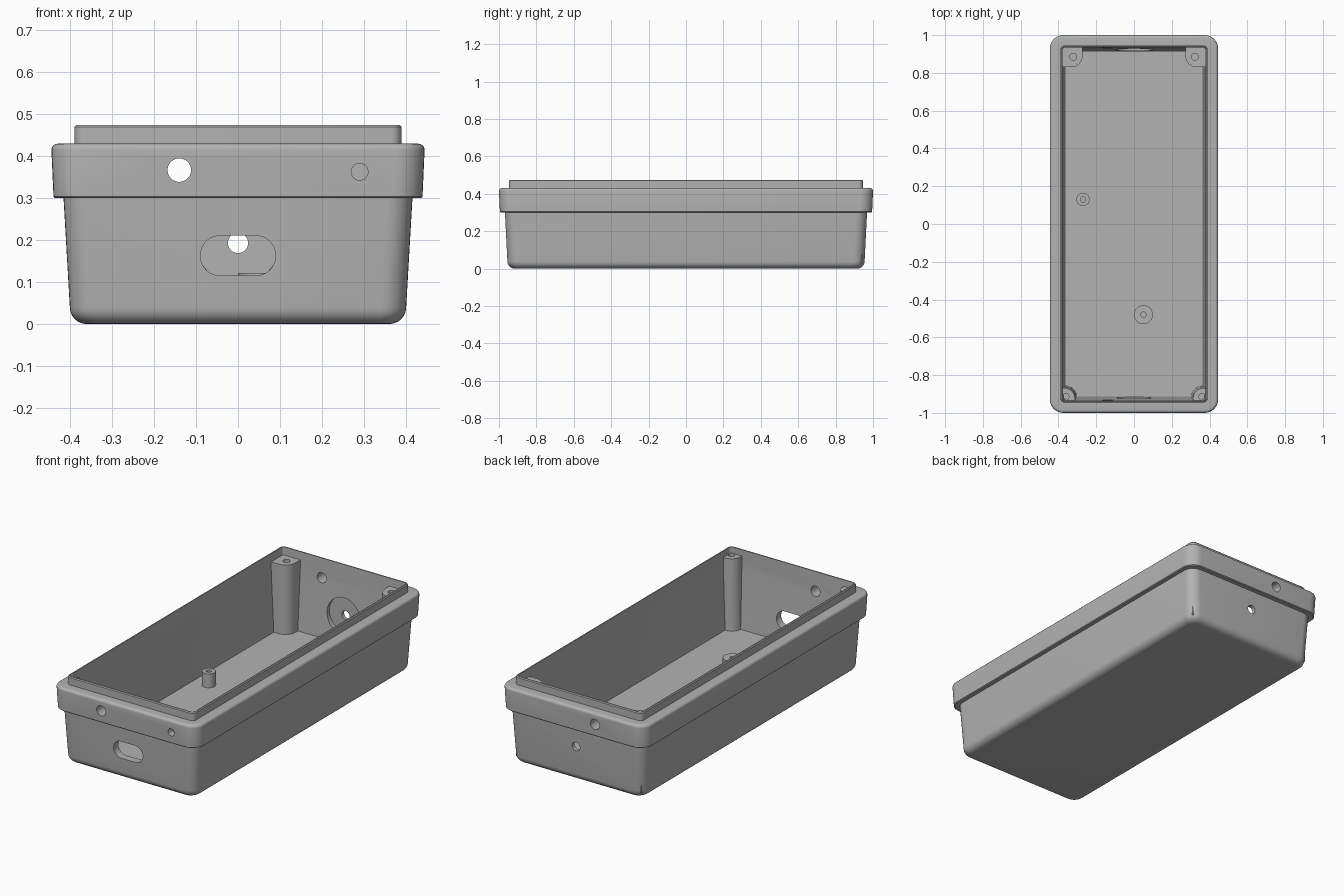
import bpy, bmesh, math

old = bpy.data.objects.get("Cube")
if old:
    bpy.data.objects.remove(old, do_unlink=True)

grey = bpy.data.materials.new("plain grey plastic")
grey.use_nodes = True
colour = (0.45, 0.45, 0.45, 1)
grey.diffuse_color = colour
grey.node_tree.nodes["Principled BSDF"].inputs["Base Color"].default_value = colour


def loft(name, rings):
    """Skin a stack of equal point rings and cap both ends."""
    bm = bmesh.new()
    loops = [[bm.verts.new(p) for p in ring] for ring in rings]
    n = len(loops[0])
    for a, b in zip(loops, loops[1:]):
        for i in range(n):
            j = (i + 1) % n
            bm.faces.new((a[i], a[j], b[j], b[i]))
    bm.faces.new(loops[0][::-1])
    bm.faces.new(loops[-1])
    bmesh.ops.recalc_face_normals(bm, faces=bm.faces)
    mesh = bpy.data.meshes.new(name)
    bm.to_mesh(mesh)
    bm.free()
    mesh.materials.append(grey)
    obj = bpy.data.objects.new(name, mesh)
    bpy.context.collection.objects.link(obj)
    return obj


def arc(cx, cy, r, start, end, steps):
    angles = [math.radians(start + (end - start) * k / steps) for k in range(steps + 1)]
    return [(cx + r * math.cos(a), cy + r * math.sin(a)) for a in angles]


def rounded_rect(hx, hy, r, z):
    pts = []
    for q, (sx, sy) in enumerate(((1, 1), (-1, 1), (-1, -1), (1, -1))):
        pts += arc(sx * (hx - r), sy * (hy - r), r, q * 90, q * 90 + 90, 8)
    return [(x, y, z) for x, y in pts]


def circle(r, cx=0, cy=0):
    return arc(cx, cy, r, 0, 360, 32)[:-1]


def upright(name, profile, z0, z1):
    return loft(name, [[(x, y, z) for x, y in profile] for z in (z0, z1)])


def along_y(name, profile, y0, y1):
    return loft(name, [[(x, y, z) for x, z in profile] for y in (y0, y1)])


def cut(target, cutter):
    cutter.hide_render = True
    mod = target.modifiers.new("cut", "BOOLEAN")
    mod.operation = "DIFFERENCE"
    mod.solver = "EXACT"
    mod.object = cutter
    bpy.context.view_layer.objects.active = target
    bpy.ops.object.modifier_apply(modifier=mod.name)
    bpy.data.objects.remove(cutter, do_unlink=True)


# Tub: outer wall, collar, lip, then back down the inside to the floor
section = []
for k in range(7):
    a = math.radians(90 * k / 6)
    inset = 0.04 * (1 - math.sin(a))
    section.append((0.401 - inset, 0.955 - inset, 0.06 - inset * 0.6, 0.04 * (1 - math.cos(a))))
section += [(0.416, 0.968, 0.06, 0.3), (0.436, 0.991, 0.07, 0.3), (0.44, 0.995, 0.07, 0.304)]
for k in range(6):
    a = math.radians(90 * k / 5)
    inset = 0.015 * (1 - math.cos(a))
    section.append((0.445 - inset, 1 - inset, 0.07 - inset, 0.415 + 0.015 * math.sin(a)))
section += [
    (0.39, 0.946, 0.025, 0.43), (0.39, 0.946, 0.025, 0.47), (0.386, 0.942, 0.021, 0.475),
    (0.38, 0.936, 0.012, 0.475), (0.377, 0.933, 0.012, 0.37), (0.362, 0.912, 0.012, 0.045),
]
tub = loft("enclosure_tub", [rounded_rect(*s) for s in section])

# Openings in the end walls
cut(tub, along_y("cable_hole_cutter", circle(0.028, -0.14, 0.367), -1.1, 1.1))
cut(tub, along_y("blind_hole_cutter", circle(0.02, 0.29, 0.363), -1.1, -0.96))
slot = arc(0.0425, 0.163, 0.0475, -90, 90, 16) + arc(-0.0425, 0.163, 0.0475, 90, 270, 16)
cut(tub, along_y("slot_cutter", slot, -1.1, -0.8))
cut(tub, along_y("back_hole_cutter", circle(0.024, 0, 0.193), 0.8, 1.1))
cut(tub, along_y("back_recess_cutter", circle(0.1, 0, 0.195), 0.85, 0.942))

parts = [tub]


def corner_post(name, sx, sy, outer, inner, r, z1, hole, flare):
    """Square against the walls, rounded toward the inside of the tub."""
    (ox, oy), (ix, iy) = outer, inner
    rings = []
    for z, f in ((0.03, flare), (z1, 0)):
        x, y = ix - f, iy - f
        pts = [(ox, oy), (x, oy)] + arc(x + r, y + r, r, 180, 270, 8) + [(ox, y)]
        rings.append([(sx * px, sy * py, z) for px, py in pts])
    post = loft(name, rings)
    cut(post, upright("pilot_cutter", circle(0.018, sx * hole[0], sy * hole[1]), z1 - 0.15, z1 + 0.1))
    parts.append(post)


# Four corner screw posts
for side, sx in (("left", 1), ("right", -1)):
    corner_post("back_post_" + side, sx, 1, (0.385, 0.94), (0.272, 0.83), 0.06, 0.43, (0.322, 0.885), 0)
    corner_post("front_post_" + side, sx, -1, (0.381, 0.937), (0.313, 0.868), 0.055, 0.44, (0.362, 0.915), 0.01)
    cut(tub, upright("lip_notch_cutter", circle(0.022, sx * 0.362, -0.915), 0.44, 0.6))

# Two low standoffs on the floor
for name, x, y, r in (("side_standoff", -0.27, 0.13, 0.035), ("front_standoff", 0.05, -0.48, 0.05)):
    standoff = upright(name, circle(r, x, y), 0.03, 0.122)
    cut(standoff, upright("pilot_cutter", circle(0.014, x, y), 0.06, 0.2))
    parts.append(standoff)

# Smooth curves, crisp edges
bpy.ops.object.select_all(action="DESELECT")
for p in parts:
    p.select_set(True)
bpy.context.view_layer.objects.active = tub
bpy.ops.object.shade_smooth_by_angle(angle=math.radians(30))
